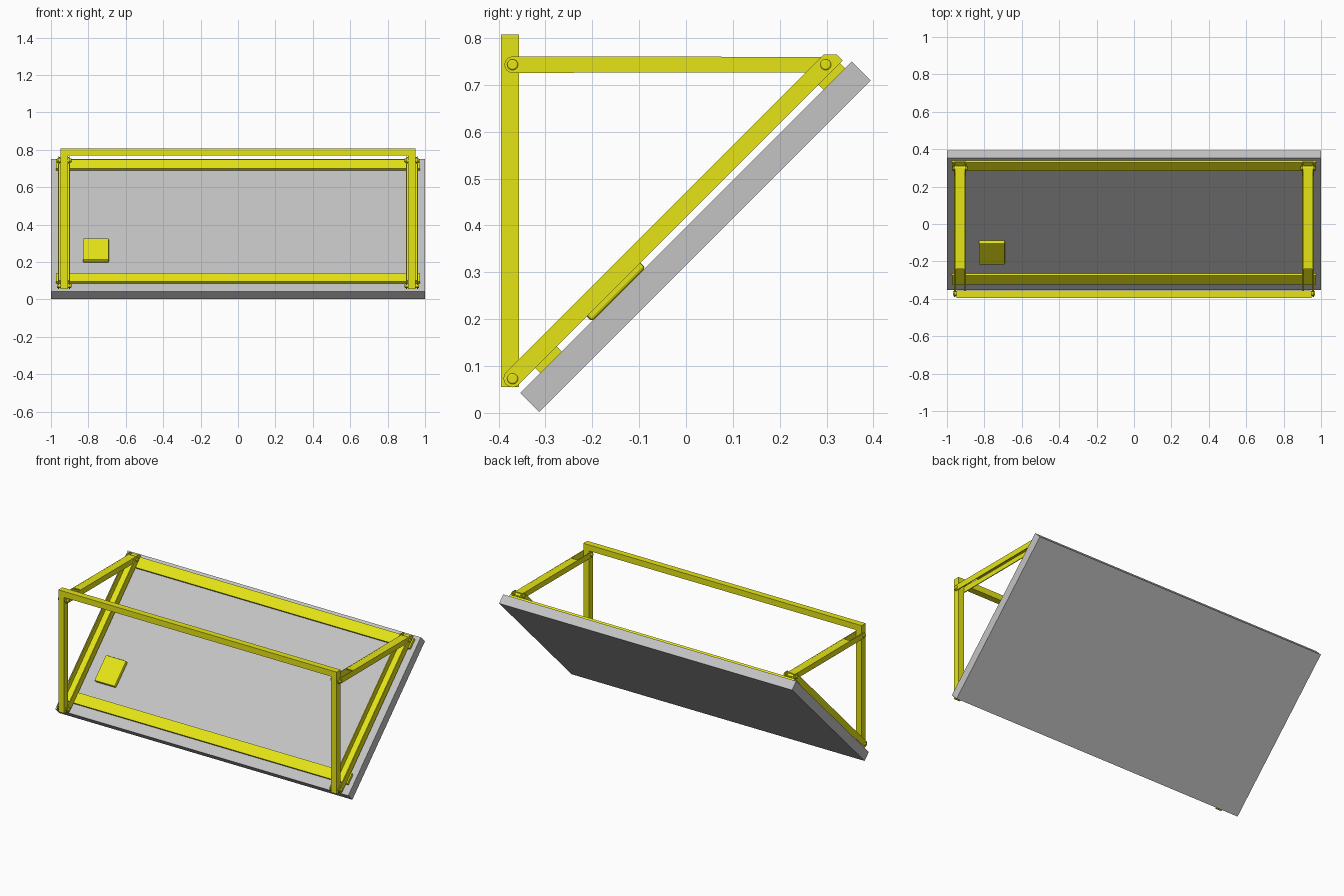
import bpy, bmesh, math

if "Cube" in bpy.data.objects:
    bpy.data.objects.remove(bpy.data.objects["Cube"])

def material(name, rgb):
    m = bpy.data.materials.new(name)
    m.diffuse_color = (*rgb, 1)
    m.use_nodes = True
    m.node_tree.nodes["Principled BSDF"].inputs["Base Color"].default_value = m.diffuse_color
    return m

YELLOW = material("yellow_paint", (0.78, 0.78, 0.008))
GREY = material("panel_grey", (0.55, 0.55, 0.55))
R = math.sqrt(0.5)
POST_X = 0.93          # centre line of each side frame
PIVOT_LOW, PIVOT_TOP, PIVOT_POST = (-0.37, 0.073), (0.298, 0.743), (-0.37, 0.743)

def tilt(s, t):
    """Panel coordinates (along slope, above panel face) to (y, z)."""
    return ((s - t) * R, 0.396 + (s + t) * R)

def rect(a0, a1, b0, b1):
    return [(a0, b0), (a1, b0), (a1, b1), (a0, b1)]

def tilt_rect(s0, s1, t0, t1):
    return [tilt(*p) for p in rect(s0, s1, t0, t1)]

def arc(cx, cy, r, a0, a1, n=8):
    return [(cx + r * math.cos(math.radians(a0 + (a1 - a0) * i / n)),
             cy + r * math.sin(math.radians(a0 + (a1 - a0) * i / n))) for i in range(n + 1)]

def part(name, prisms, mat, mirror=False, bevel=0, smooth=False):
    """Object made of (y, z) outlines, each extruded from x0 to x1."""
    bm = bmesh.new()
    for outline, x0, x1 in prisms:
        f = bm.faces.new([bm.verts.new((x0, y, z)) for y, z in outline])
        ext = bmesh.ops.extrude_face_region(bm, geom=[f])["geom"]
        verts = [v for v in ext if isinstance(v, bmesh.types.BMVert)]
        bmesh.ops.translate(bm, vec=(x1 - x0, 0, 0), verts=verts)
    bmesh.ops.recalc_face_normals(bm, faces=bm.faces)
    me = bpy.data.meshes.new(name)
    bm.to_mesh(me)
    bm.free()
    me.materials.append(mat)
    ob = bpy.data.objects.new(name, me)
    bpy.context.collection.objects.link(ob)
    if bevel:
        b = ob.modifiers.new("bevel", 'BEVEL')
        b.width, b.segments = bevel, 2
        b.limit_method, b.angle_limit = 'ANGLE', math.radians(50)
    if mirror:
        m = ob.modifiers.new("mirror", 'MIRROR')
        m.use_axis = (True, False, False)
    if smooth:
        bpy.context.view_layer.objects.active = ob
        ob.select_set(True)
        bpy.ops.object.shade_smooth_by_angle(angle=math.radians(30))
        ob.select_set(False)
    return ob

def channel(side, web, half, wall):
    """Two side walls joined by a shorter web."""
    a, b = POST_X - half, POST_X + half
    return [(side, a, a + wall), (side, b - wall, b), (web, a + wall, b - wall)]

# sloping panel and junction box on its face
part("solar_panel", [(tilt_rect(-0.5, 0.5, -0.057, 0), -1, 1)], GREY)
part("junction_box", [(tilt_rect(-0.284, -0.122, 0, 0.025), -0.83, -0.69)], YELLOW, bevel=0.006)

# flat crossbars on the panel
for name, s in (("lower_crossbar", -0.44), ("upper_crossbar", 0.415)):
    part(name, [(tilt_rect(s, s + 0.065, 0, 0.016), -0.972, 0.972)], YELLOW)

# sloping channel rails, open upwards, rounded foot and clipped head
rail_side = [tilt(*p) for p in
             [(0.488, 0.015), (0.488, 0.033), (0.468, 0.053)] + arc(-0.490, 0.034, 0.019, 90, 270)]
part("sloping_rail", channel(rail_side, tilt_rect(-0.44, 0.488, 0.015, 0.021), 0.033, 0.006),
     YELLOW, mirror=True)

# front posts and the beam joining them
part("front_post", [(rect(-0.395, -0.356, 0.055, 0.77), 0.91, 0.95)], YELLOW, mirror=True)
part("front_beam", [(rect(-0.395, -0.356, 0.77, 0.807), -0.95, 0.95)], YELLOW)

# horizontal channel arms, forked around the posts
arm_side = arc(*PIVOT_TOP, 0.0165, -90, 90) + arc(*PIVOT_POST, 0.0175, 90, 270)
part("horizontal_arm", channel(arm_side, rect(-0.24, 0.30, 0.7535, 0.7595), 0.026, 0.005),
     YELLOW, mirror=True)

# pivot bolts
for name, pivot, half in (("lower_bolt", PIVOT_LOW, 0.039), ("upper_bolt", PIVOT_TOP, 0.039),
                          ("arm_bolt", PIVOT_POST, 0.033)):
    part(name, [(arc(*pivot, 0.0115, 0, 345, 23), POST_X - half, POST_X + half)],
         YELLOW, mirror=True, bevel=0.003, smooth=True)
